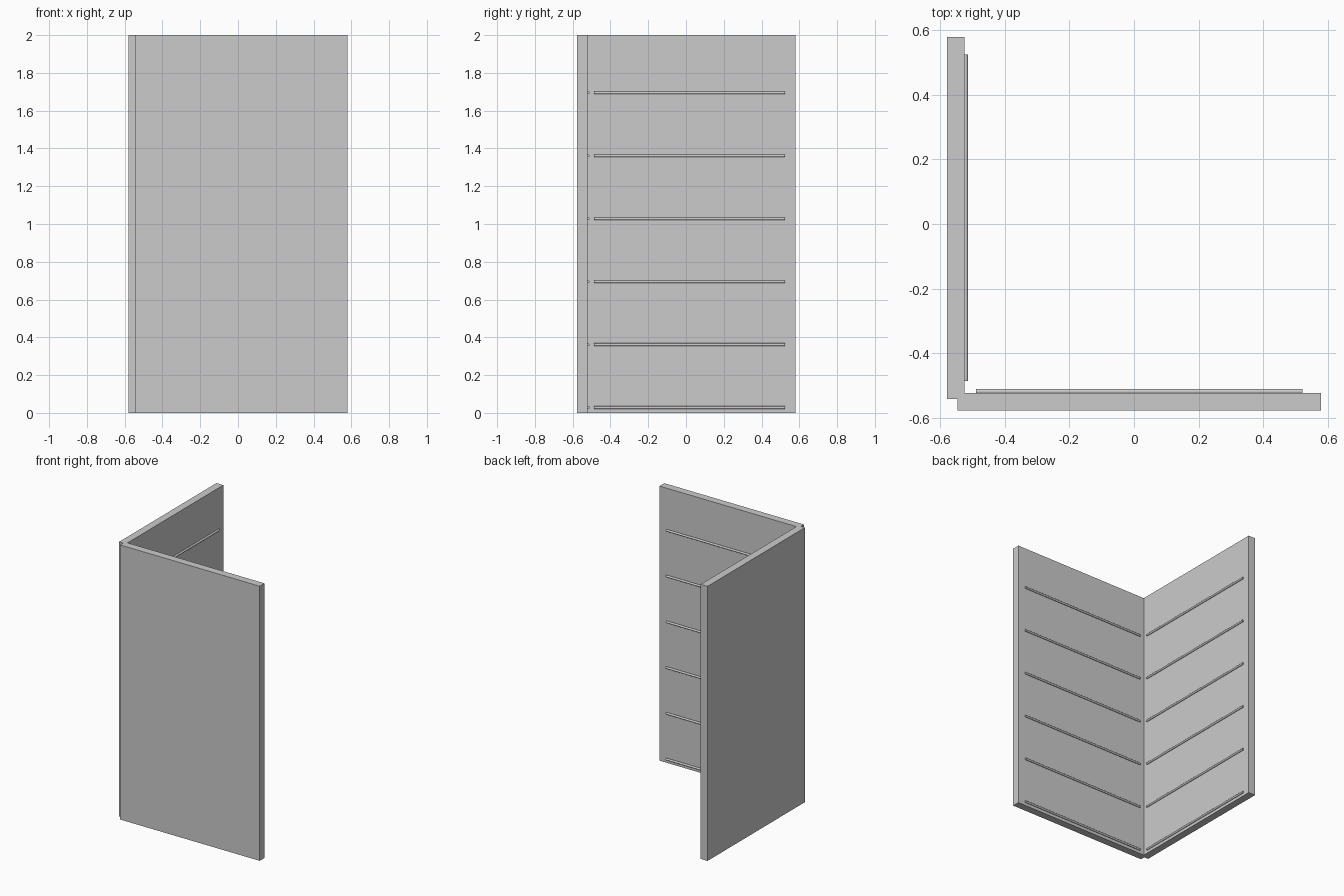
import bpy, math

if "Cube" in bpy.data.objects:
    bpy.data.objects.remove(bpy.data.objects["Cube"])


def panel(name, x0, x1, y0, y1, height=2.0):
    bpy.ops.mesh.primitive_cube_add(size=1, location=((x0 + x1) / 2, (y0 + y1) / 2, height / 2))
    ob = bpy.context.object
    ob.name = name
    ob.scale = (x1 - x0, y1 - y0, height)
    bpy.ops.object.transform_apply(location=False, rotation=False, scale=True)
    return ob


def rail(name, location, length, rotation, radius=0.0075):
    bpy.ops.mesh.primitive_cylinder_add(vertices=16, radius=radius, depth=length,
                                        location=location, rotation=rotation)
    ob = bpy.context.object
    ob.name = name
    bpy.ops.object.shade_smooth_by_angle(angle=math.radians(35))
    return ob


# Two upright wall panels meeting at the corner
panel("left_panel", -0.579, -0.524, -0.542, 0.579)
panel("front_panel", -0.546, 0.579, -0.577, -0.522)

# Evenly spaced horizontal rails, part sunk into the inner faces
for i in range(6):
    z = 0.028 + i / 3
    rail(f"left_rail_{i + 1}", (-0.521, 0.019, z), 1.01, (math.pi / 2, 0, 0))
    rail(f"front_rail_{i + 1}", (0.016, -0.518, z), 1.01, (0, math.pi / 2, 0))
